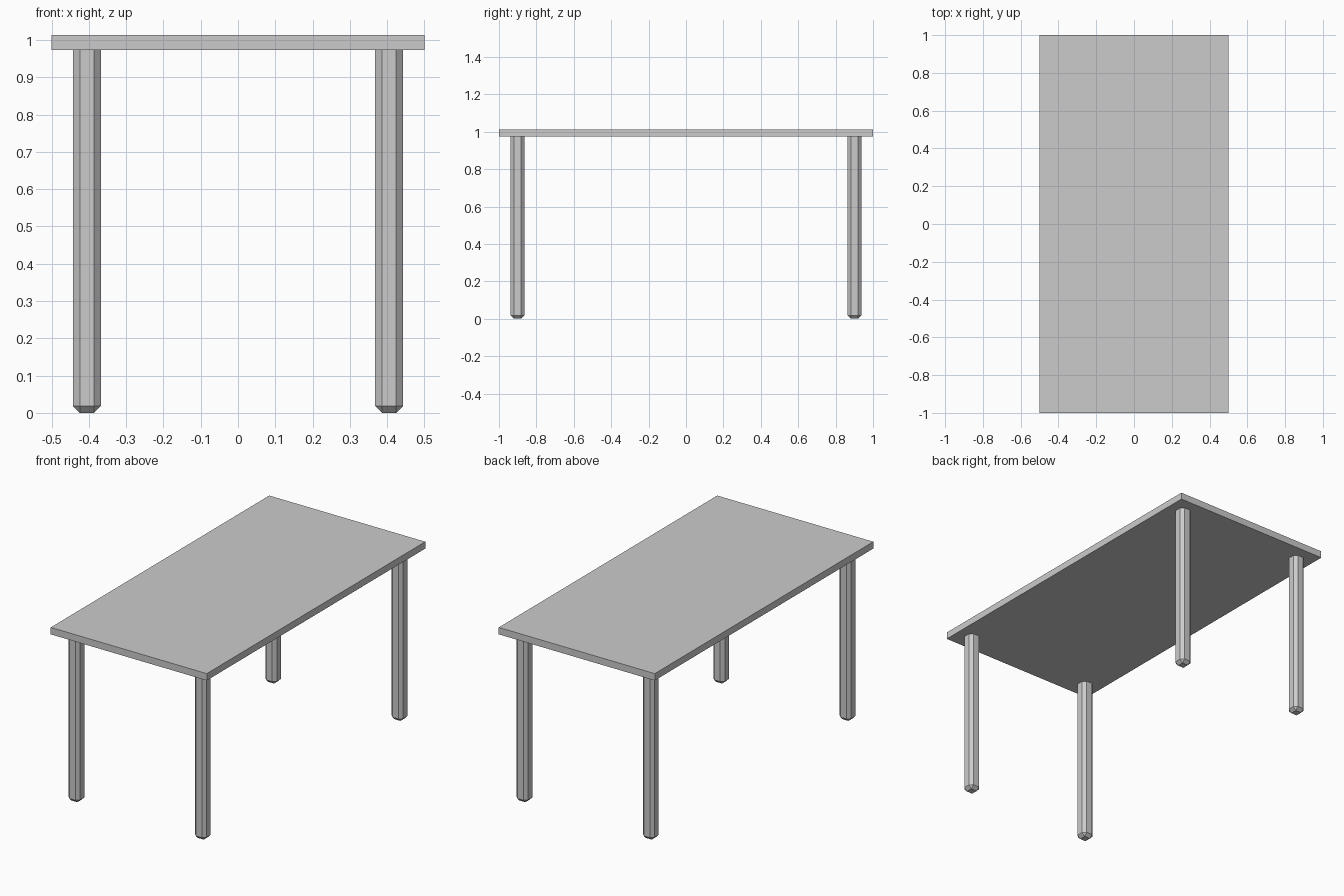
import bpy
import bmesh

if "Cube" in bpy.data.objects:
    bpy.data.objects.remove(bpy.data.objects["Cube"])


def box(name, center, size, chamfer=0.0):
    """Box with all edges optionally cut by a single flat chamfer."""
    bm = bmesh.new()
    bmesh.ops.create_cube(bm, size=1.0)
    bmesh.ops.scale(bm, vec=size, verts=bm.verts)
    if chamfer:
        bmesh.ops.bevel(bm, geom=bm.edges[:], offset=chamfer, segments=1,
                        affect='EDGES', profile=0.5)
    mesh = bpy.data.meshes.new(name)
    bm.to_mesh(mesh)
    bm.free()
    obj = bpy.data.objects.new(name, mesh)
    obj.location = center
    bpy.context.collection.objects.link(obj)
    return obj


# Table top
box("table_top", (0, 0, 0.993), (1.0, 2.0, 0.04))

# Four chamfered legs, running up into the top
leg_height = 0.993
for y, depth in ((-0.9, "front"), (0.9, "back")):
    for x, side in ((-0.405, "left"), (0.405, "right")):
        box(f"{depth}_{side}_leg", (x, y, leg_height / 2),
            (0.074, 0.074, leg_height), chamfer=0.018)
